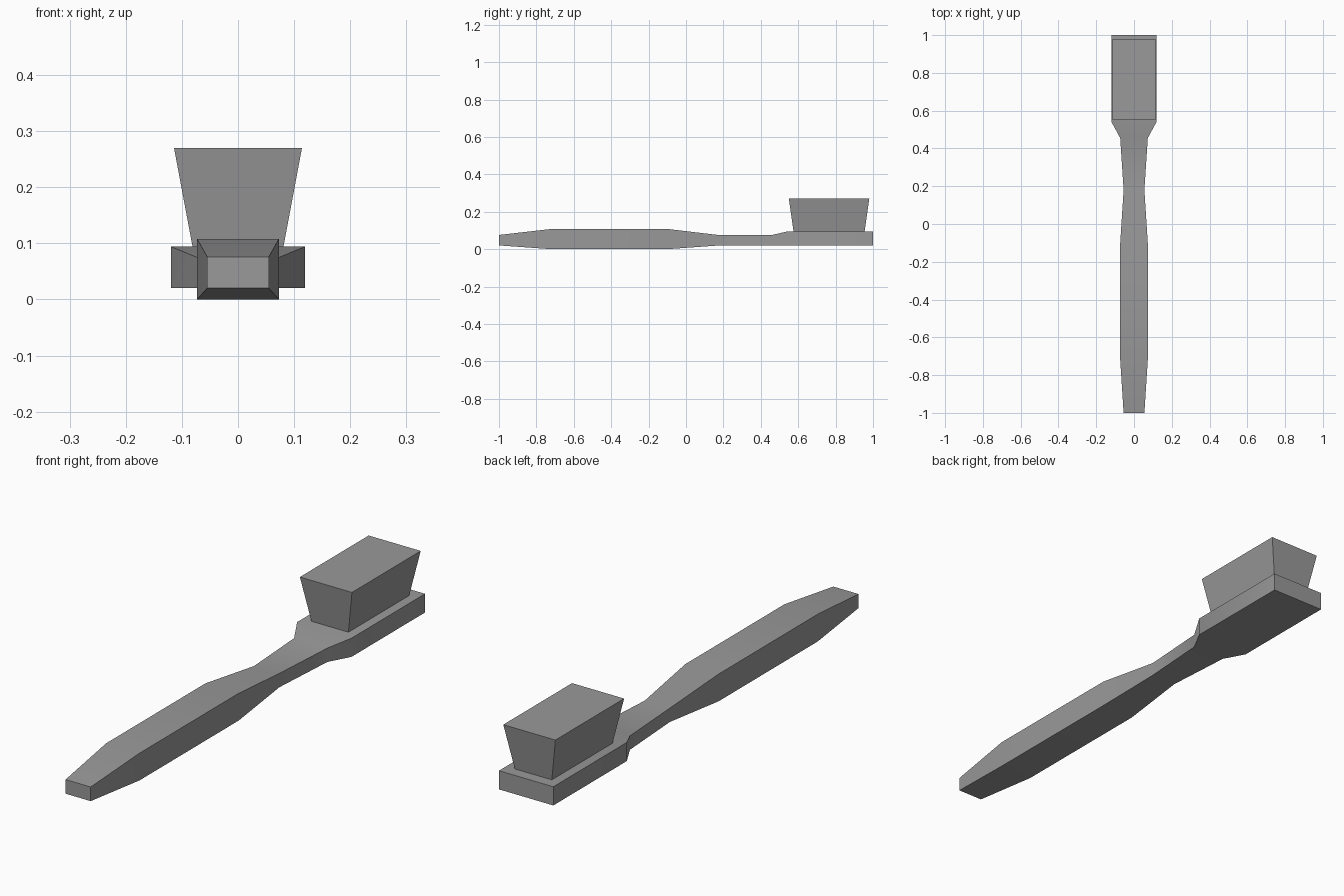
import bpy
import bmesh
import math

cube = bpy.data.objects.get("Cube")
if cube:
    bpy.data.objects.remove(cube, do_unlink=True)

grey = bpy.data.materials.new("mid grey")
grey.use_nodes = True
colour = (0.32, 0.32, 0.32, 1)
grey.diffuse_color = colour
grey.node_tree.nodes["Principled BSDF"].inputs["Base Color"].default_value = colour


def loft(name, rings):
    """Skin a closed solid through a list of four-cornered rings."""
    bm = bmesh.new()
    loops = [[bm.verts.new(p) for p in ring] for ring in rings]
    for a, b in zip(loops, loops[1:]):
        for i in range(4):
            j = (i + 1) % 4
            bm.faces.new((a[i], a[j], b[j], b[i]))
    bm.faces.new(loops[0])
    bm.faces.new(loops[-1])
    bmesh.ops.recalc_face_normals(bm, faces=bm.faces)
    mesh = bpy.data.meshes.new(name)
    bm.to_mesh(mesh)
    bm.free()
    mesh.materials.append(grey)
    obj = bpy.data.objects.new(name, mesh)
    bpy.context.collection.objects.link(obj)
    return obj


def upright(y, half, low, high):
    return [(-half, y, low), (half, y, low), (half, y, high), (-half, y, high)]


def level(z, half, front, back):
    return [(-half, front, z), (half, front, z), (half, back, z), (-half, back, z)]


# Handle, neck and head: position along y, half width, bottom, top
sections = [
    (-1.0, 0.055, 0.02, 0.076),
    (-0.72, 0.073, 0.0, 0.108),
    (-0.1, 0.073, 0.0, 0.108),
    (0.18, 0.055, 0.02, 0.075),
    (0.455, 0.073, 0.02, 0.075),
    (0.54, 0.119, 0.02, 0.094),
    (1.0, 0.119, 0.02, 0.094),
]
handle = loft("handle_and_head", [upright(*s) for s in sections])

# Flared bristle block
loft("bristles", [level(0.094, 0.081, 0.575, 0.955),
                  level(0.27, 0.114, 0.55, 0.98)])

# Soft bends along the handle, sharp long edges
bpy.ops.object.select_all(action="DESELECT")
handle.select_set(True)
bpy.context.view_layer.objects.active = handle
bpy.ops.object.shade_smooth_by_angle(angle=math.radians(30))
